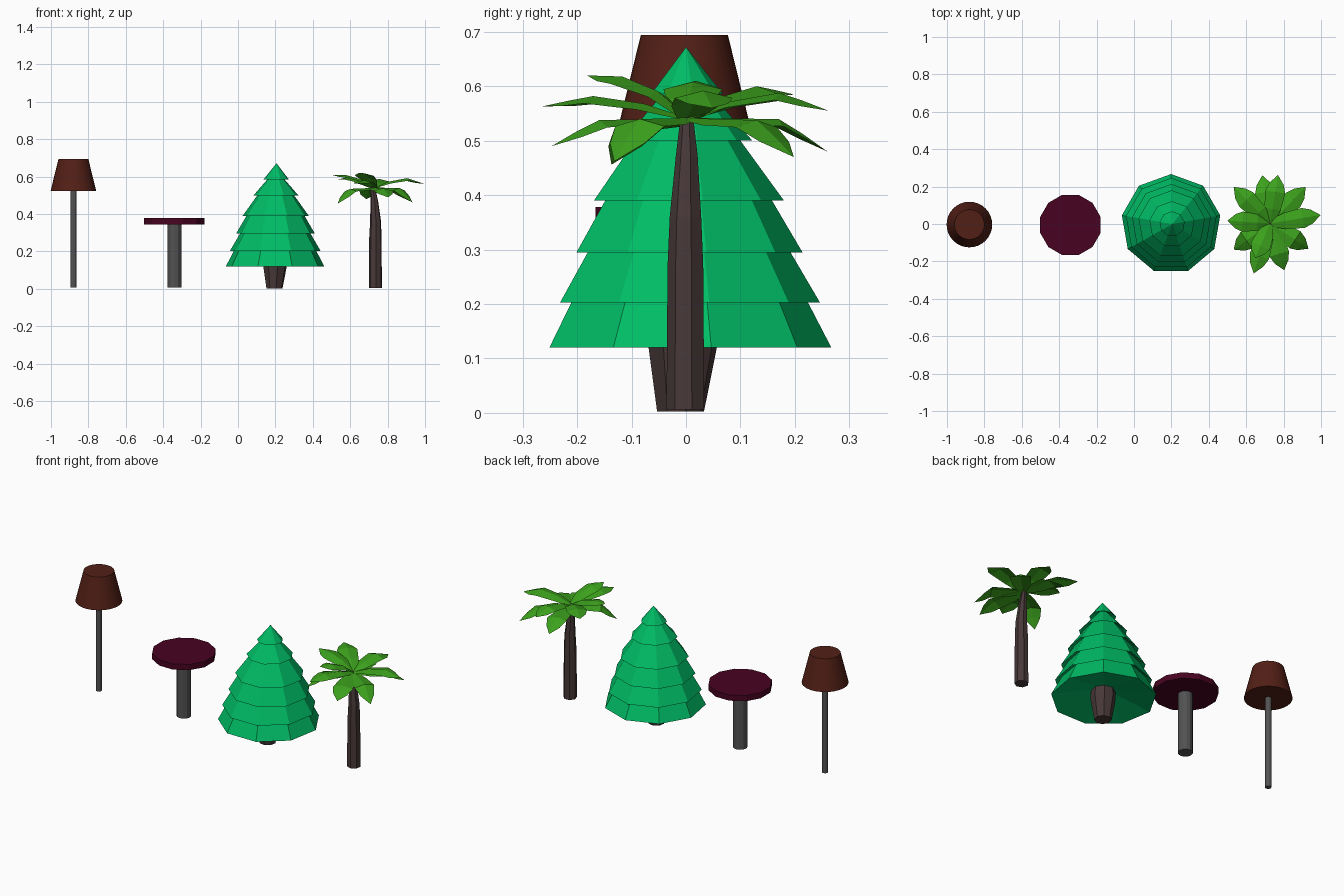
import bpy, bmesh, math
from mathutils import Vector

if "Cube" in bpy.data.objects:
    bpy.data.objects.remove(bpy.data.objects["Cube"])


def material(name, rgb):
    m = bpy.data.materials.new(name)
    m.diffuse_color = (*rgb, 1)
    m.use_nodes = True
    m.node_tree.nodes["Principled BSDF"].inputs["Base Color"].default_value = m.diffuse_color
    return m


METAL = material("dark_metal", (0.085, 0.085, 0.085))
SHADE = material("lamp_fabric", (0.085, 0.014, 0.008))
MAROON = material("maroon", (0.065, 0.001, 0.015))
BARK = material("bark", (0.065, 0.04, 0.04))
PINE = material("pine_green", (0.0, 0.5, 0.13))
PALM = material("palm_green", (0.045, 0.36, 0.012))


def finish(bm, name, mat):
    me = bpy.data.meshes.new(name)
    bm.to_mesh(me)
    bm.free()
    ob = bpy.data.objects.new(name, me)
    bpy.context.collection.objects.link(ob)
    me.materials.append(mat)
    return ob


def stack(name, rings, sides, mat, turn=0.0, smooth=False):
    """Closed body through rings given as (x, y, z, radius); radius 0 is a point."""
    bm = bmesh.new()
    loops = []
    for x, y, z, r in rings:
        if r == 0:
            loops.append([bm.verts.new((x, y, z))] * sides)
            continue
        loops.append([bm.verts.new((x + r * math.cos(turn + math.tau * i / sides),
                                    y + r * math.sin(turn + math.tau * i / sides), z))
                      for i in range(sides)])
    for a, b in zip(loops, loops[1:]):
        for i in range(sides):
            j = (i + 1) % sides
            bm.faces.new(list(dict.fromkeys((a[i], a[j], b[j], b[i]))))
    for loop in (loops[0], loops[-1]):
        if loop[0] is not loop[1]:
            bm.faces.new(loop)
    bmesh.ops.recalc_face_normals(bm, faces=bm.faces)
    ob = finish(bm, name, mat)
    if smooth:
        bpy.context.view_layer.objects.active = ob
        ob.select_set(True)
        bpy.ops.object.shade_smooth_by_angle(angle=math.radians(35))
        ob.select_set(False)
    return ob


# Floor lamp
LX, LY = -0.88, -0.003
stack("lamp_pole", [(LX, LY, 0.008, 0.016), (LX, LY, 0.53, 0.016)], 12, METAL)
stack("lamp_shade", [(LX, LY, 0.523, 0.122), (LX, LY, 0.694, 0.080)], 32, SHADE, smooth=True)

# Round table
TX, TY = -0.34, -0.005
stack("table_leg", [(TX, TY, 0.008, 0.038), (TX, TY, 0.35, 0.038)], 12, METAL)
stack("table_top", [(TX, TY, 0.345, 0.167), (TX, TY, 0.378, 0.167)], 12, MAROON,
      turn=math.radians(15))

# Pine tree: trunk and stacked nine-sided skirts, hollow underneath
PX = 0.198
stack("pine_trunk", [(PX - 0.003, -0.01, 0.003, 0.044), (PX, -0.006, 0.12, 0.064),
                     (PX, -0.004, 0.18, 0.06)], 8, BARK, turn=0.2)
tiers = [(0.120, 0.267), (0.203, 0.246), (0.295, 0.214), (0.390, 0.180),
         (0.500, 0.122), (0.586, 0.068)]
rings = [(PX, 0, 0.165, 0.06)]
for k, (z, r) in enumerate(tiers):
    lean = PX + 0.006 * k / 5
    rings.append((lean, 0, z, r))
    if k < len(tiers) - 1:
        z2, r2 = tiers[k + 1]
        top = r2 - 0.022
        rise = 0.022
        inner = r + (top - r) * (z2 + rise - z) / (z2 - z)
        rings.append((lean, 0, z2 + rise, inner))
rings.append((PX + 0.008, 0, 0.672, 0))
stack("pine_foliage", rings, 9, PINE, turn=math.pi / 2)

# Palm trunk
stack("palm_trunk", [(0.735, 0, 0.006, 0.036), (0.735, 0, 0.27, 0.034),
                     (0.736, 0, 0.36, 0.030), (0.729, 0.002, 0.47, 0.021),
                     (0.720, 0.002, 0.545, 0.012)], 7, BARK, turn=0.3)

# Palm fronds: tip offset x, y, height at two thirds, height at tip
tips = [(0.042, 0.259, 0.588, 0.555), (-0.042, 0.257, 0.540, 0.480),
        (-0.195, 0.195, 0.600, 0.585), (-0.228, 0.015, 0.608, 0.610),
        (-0.195, -0.140, 0.535, 0.456), (-0.088, -0.267, 0.582, 0.563),
        (0.075, -0.250, 0.538, 0.490), (0.205, -0.135, 0.540, 0.462),
        (0.270, 0.045, 0.592, 0.560), (0.190, 0.195, 0.538, 0.470),
        (-0.08, -0.185, 0.618, 0.620)]
profile = [(0.0, 0.018), (0.3, 0.044), (0.65, 0.054), (0.82, 0.038), (1.0, 0.0)]
root = Vector((0.728, 0.003, 0.542))
bm = bmesh.new()
for tx, ty, mid, tip in tips:
    flat = Vector((tx, ty, 0))
    side = Vector((-ty, tx, 0)).normalized()
    heights = (root.z, root.z + 0.65 * (mid - root.z), mid,
               0.55 * mid + 0.45 * tip, tip)
    rows = []
    for (t, w), h in zip(profile, heights):
        p = root + flat * t
        p.z = h
        drop = Vector((0, 0, w * 0.25))
        if w == 0:
            rows.append([bm.verts.new(p)] * 3)
        else:
            rows.append([bm.verts.new(p + side * w - drop), bm.verts.new(p),
                         bm.verts.new(p - side * w - drop)])
    for a, b in zip(rows, rows[1:]):
        for i in range(2):
            bm.faces.new(list(dict.fromkeys((a[i + 1], b[i + 1], b[i], a[i]))))
finish(bm, "palm_fronds", PALM)
